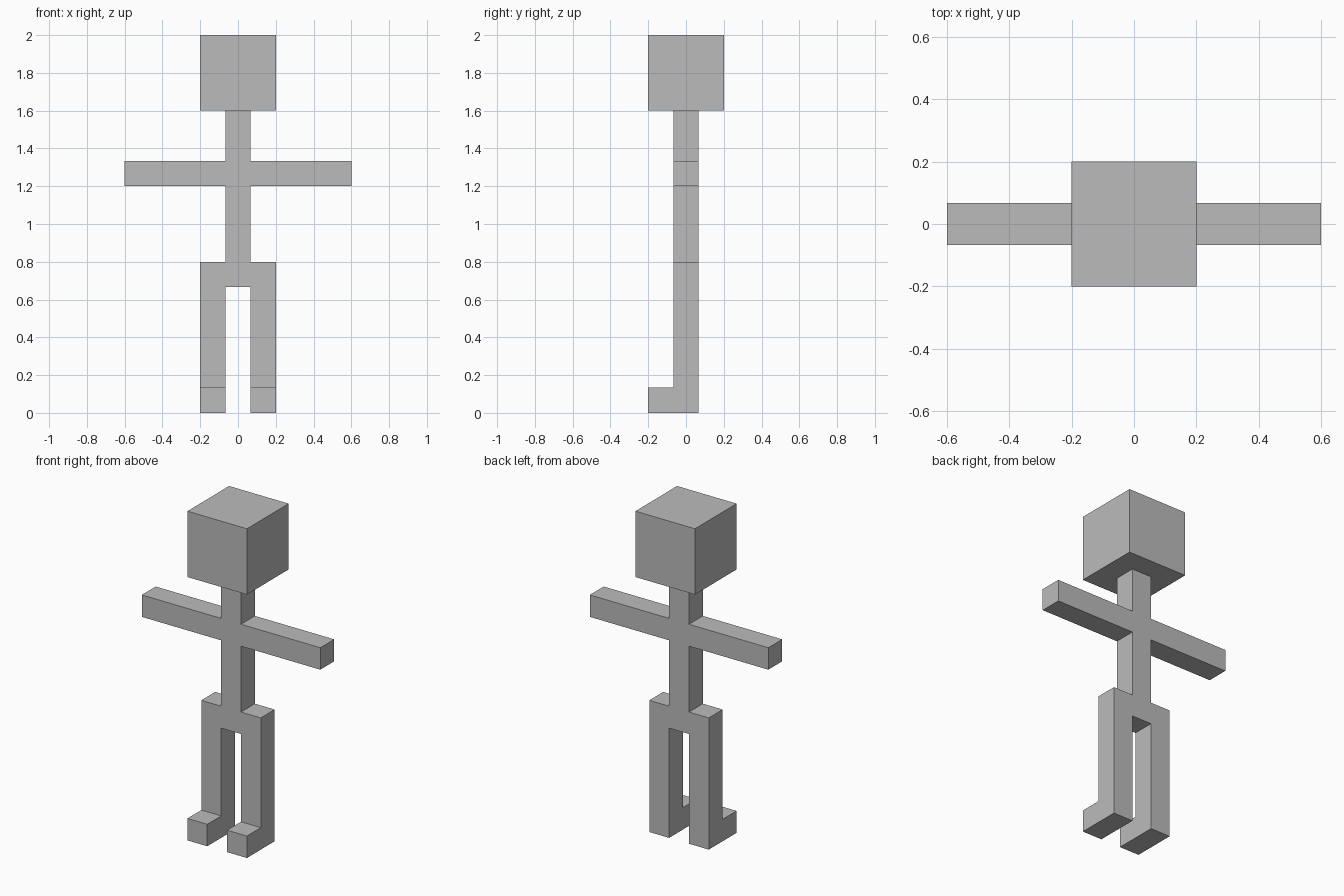
import bpy, bmesh

if "Cube" in bpy.data.objects:
    bpy.data.objects.remove(bpy.data.objects["Cube"])

U = 2 / 15  # limb thickness; every part follows this module

grey = bpy.data.materials.new("plain grey")
grey.diffuse_color = (0.5, 0.5, 0.5, 1)
grey.use_nodes = True
grey.node_tree.nodes["Principled BSDF"].inputs["Base Color"].default_value = grey.diffuse_color


def extrude_outline(name, points, y0, y1):
    """Prism from an outline in x and z, running from y0 to y1."""
    bm = bmesh.new()
    face = bm.faces.new([bm.verts.new((x, y0, z)) for x, z in points])
    ret = bmesh.ops.extrude_face_region(bm, geom=[face], use_keep_orig=True)
    verts = [g for g in ret["geom"] if isinstance(g, bmesh.types.BMVert)]
    bmesh.ops.translate(bm, verts=verts, vec=(0, y1 - y0, 0))
    bmesh.ops.recalc_face_normals(bm, faces=bm.faces)
    mesh = bpy.data.meshes.new(name)
    bm.to_mesh(mesh)
    bm.free()
    mesh.materials.append(grey)
    obj = bpy.data.objects.new(name, mesh)
    bpy.context.collection.objects.link(obj)
    return obj


def box(name, x0, x1, y0, y1, z0, z1):
    return extrude_outline(name, [(x0, z0), (x1, z0), (x1, z1), (x0, z1)], y0, y1)


# Body: neck, arms, torso, hips and legs as one mirrored outline
half = [(0.5, 12), (0.5, 10), (4.5, 10), (4.5, 9), (0.5, 9),
        (0.5, 6), (1.5, 6), (1.5, 0), (0.5, 0), (0.5, 5)]
outline = [(x * U, z * U) for x, z in half]
outline += [(-x, z) for x, z in reversed(outline)]
extrude_outline("body", outline, -U / 2, U / 2)

# Head: cube on the neck
box("head", -1.5 * U, 1.5 * U, -1.5 * U, 1.5 * U, 12 * U, 15 * U)

# Feet: small cubes in front of each leg
for side, x in (("left", -1.5 * U), ("right", 0.5 * U)):
    box(side + "_foot", x, x + U, -1.5 * U, -0.5 * U, 0, U)
